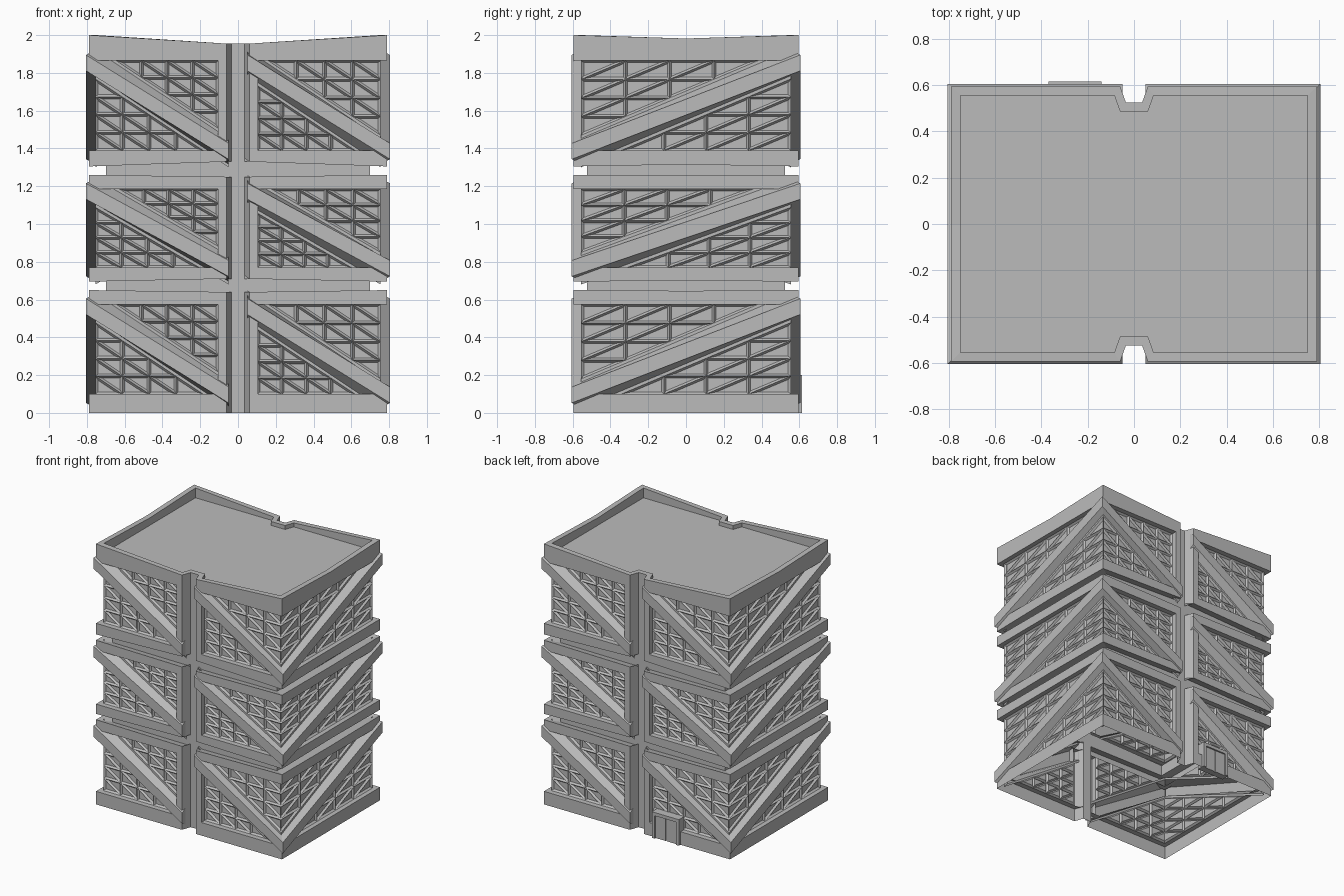
import bpy
import bmesh
from mathutils import Vector

cube = bpy.data.objects.get("Cube")
if cube:
    bpy.data.objects.remove(cube, do_unlink=True)

GREY = (0.5, 0.5, 0.5, 1.0)
mat = bpy.data.materials.new("concrete_grey")
mat.use_nodes = True
mat.diffuse_color = GREY
mat.node_tree.nodes["Principled BSDF"].inputs["Base Color"].default_value = GREY

OUT = (0.79, 0.595)     # band faces
WALL = (0.755, 0.555)   # window wall
WAIST = (0.70, 0.525)   # recess between storeys
POST = 0.105            # outer edge of the posts beside the notch
NOTCH = 0.06
BAR = 0.05              # height of a brace over the wall

# bottom, sill, lintel, top, rise of the bottom mid, drop of the top mid
STOREYS = [
    (0.0, 0.10, 0.575, 0.65, 0.0, 0.01),
    (0.695, 0.77, 1.185, 1.26, 0.015, 0.01),
    (1.305, 1.39, 1.865, 2.0, 0.025, 0.045),
]


def finish(bm, name):
    mesh = bpy.data.meshes.new(name)
    bm.to_mesh(mesh)
    bm.free()
    mesh.materials.append(mat)
    obj = bpy.data.objects.new(name, mesh)
    bpy.context.collection.objects.link(obj)
    return obj


def ring(size, z, mid=0.0, floor=0.525, wide=0.0):
    """Rectangle with a notch in the front and back, anticlockwise."""
    x, y = size
    half = [(-x, -y, z), (-NOTCH - wide, -y, z + mid), (-0.035 - wide, -floor, z + mid),
            (0.035 + wide, -floor, z + mid), (NOTCH + wide, -y, z + mid),
            (x, -y, z), (x, 0, z + mid * 0.4)]
    return half + [(-a, -b, c) for a, b, c in half]


def loft(bm, rings, closed=True):
    rows = [[bm.verts.new(p) for p in r] for r in rings]
    n = len(rows[0])
    for low, high in zip(rows, rows[1:]):
        for i in range(n if closed else n - 1):
            j = (i + 1) % n
            bm.faces.new((low[i], low[j], high[j], high[i]))
    return rows


def side_map(side, turn):
    """Maps (along, outward, up) to the front or right side, or its half turn."""
    def place(u, d, z):
        p = (u, -d, z) if side == "front" else (d, u, z)
        return Vector((p[0] * turn, p[1] * turn, p[2]))
    return place


def face_out(bm, points, outward):
    f = bm.faces.new([bm.verts.new(p) for p in points])
    f.normal_update()
    if f.normal.dot(outward) < 0:
        f.normal_flip()
    return f


def lattice(bm, corner, leg_a, leg_b, depth, place, n=4):
    """Right-angled triangular window split into small sunken panes."""
    outward = place(0, 1, 0)

    def pt(i, j):
        u, z = [c + (a - c) * i / n + (b - c) * j / n
                for c, a, b in zip(corner, leg_a, leg_b)]
        return place(u, depth, z)
    faces = []
    for i in range(n):
        for j in range(n - i):
            faces.append(face_out(bm, [pt(i, j), pt(i + 1, j), pt(i, j + 1)], outward))
            if i + j < n - 1:
                faces.append(face_out(bm, [pt(i + 1, j), pt(i + 1, j + 1), pt(i, j + 1)], outward))
    bmesh.ops.inset_individual(bm, faces=faces, thickness=0.011, depth=-0.014,
                               use_even_offset=True)


def bay(windows, braces, storey, depth, ends, panes, mitres, place):
    """One brace falling from ends[0] to ends[1] with a window on each side."""
    sill, lintel = storey[1], storey[2]
    top, low = ends
    z_top, z_low = lintel - 0.012, sill - 0.005
    slope = (z_low - z_top) / (low - top)
    h = 0.085

    def line(u):
        return z_top + slope * (u - top)

    def at(z):
        return top + (z - z_top) / slope
    p_top, p_low = panes
    lattice(windows, (p_low, lintel), (p_low, line(p_low) + h), (at(lintel - h), lintel), depth, place)
    lattice(windows, (p_top, sill), (p_top, line(p_top) - h), (at(sill + h), sill), depth, place)
    # brace section: flat wings and a raised chamfered middle
    section = [(-h, 0), (-0.068, 0), (-0.042, BAR), (0.042, BAR), (0.068, 0), (h, 0)]
    rows = []
    for u, m in zip(ends, mitres):
        rows.append([place(u + m * d, depth + d, line(u) + dz) for dz, d in section])
    outward = place(0, 1, 0)
    for i in range(len(section) - 1):
        face_out(braces, [rows[0][i], rows[0][i + 1], rows[1][i + 1], rows[1][i]], outward)
    along = (rows[1][0] - rows[0][0])
    face_out(braces, rows[0][1:5], -along)
    face_out(braces, rows[1][1:5], along)


# Bands, waists, parapet and roof
bm = bmesh.new()
below = None
for k, (z0, sill, lintel, z1, rise, drop) in enumerate(STOREYS):
    lower = [ring(OUT, z0, rise), ring(OUT, sill), ring(WALL, sill)]
    if below:
        lower = below + [ring(WAIST, z0 + 0.018, rise)] + lower
    loft(bm, lower)
    below = [ring(WALL, lintel), ring(OUT, lintel), ring(OUT, z1, -drop),
             ring(WAIST, z1 - 0.02, -drop / 2)]
inner = (0.75, 0.555)
rows = loft(bm, below[:3] + [ring(inner, 2.0, -0.045, 0.485, 0.025),
                             ring(inner, 1.925, 0, 0.485, 0.025)])
bm.faces.new(rows[-1])
finish(bm, "floor_bands_and_roof")

# Notch columns with a post on each side
bm = bmesh.new()
half = [(POST, WALL[1]), (POST, OUT[1]), (NOTCH, OUT[1]), (0.035, 0.525)]
plan = [(-x, -y) for x, y in half] + [(x, -y) for x, y in reversed(half)]
for storey in STOREYS:
    for turn in (1, -1):
        loft(bm, [[(x * turn, y * turn, z) for x, y in plan] for z in storey[1:3]], closed=False)
finish(bm, "notch_posts")

# Windows and braces
for k, storey in enumerate(STOREYS):
    windows, braces = bmesh.new(), bmesh.new()
    for turn in (1, -1):
        X, Y = WALL
        front, right = side_map("front", turn), side_map("right", turn)
        bay(windows, braces, storey, Y, (-X, -0.05), (-X, -POST), (-1, 0), front)
        bay(windows, braces, storey, Y, (0.05, X), (POST, X), (0, 1), front)
        bay(windows, braces, storey, X, (Y, -Y), (Y, -Y), (1, -1), right)
    finish(windows, f"lattice_windows_{k + 1}")
    finish(braces, f"diagonal_braces_{k + 1}")


def box(name, x0, x1, y0, y1, z0, z1):
    bm = bmesh.new()
    bmesh.ops.create_cube(bm, size=1)
    for v in bm.verts:
        v.co = ((x0 + x1) / 2 + v.co.x * (x1 - x0), (y0 + y1) / 2 + v.co.y * (y1 - y0),
                (z0 + z1) / 2 + v.co.z * (z1 - z0))
    finish(bm, name)


# Double door at the back
for name, x0, x1, y1, z0, z1 in [
        ("door_jamb_right", -0.37, -0.345, 0.615, 0, 0.2),
        ("door_jamb_left", -0.165, -0.14, 0.615, 0, 0.2),
        ("door_header", -0.345, -0.165, 0.615, 0.175, 0.2),
        ("door_leaf_right", -0.345, -0.26, 0.603, 0, 0.175),
        ("door_leaf_left", -0.25, -0.165, 0.603, 0, 0.175),
        ("door_gap", -0.26, -0.25, 0.597, 0, 0.175)]:
    box(name, x0, x1, 0.55, y1, z0, z1)
